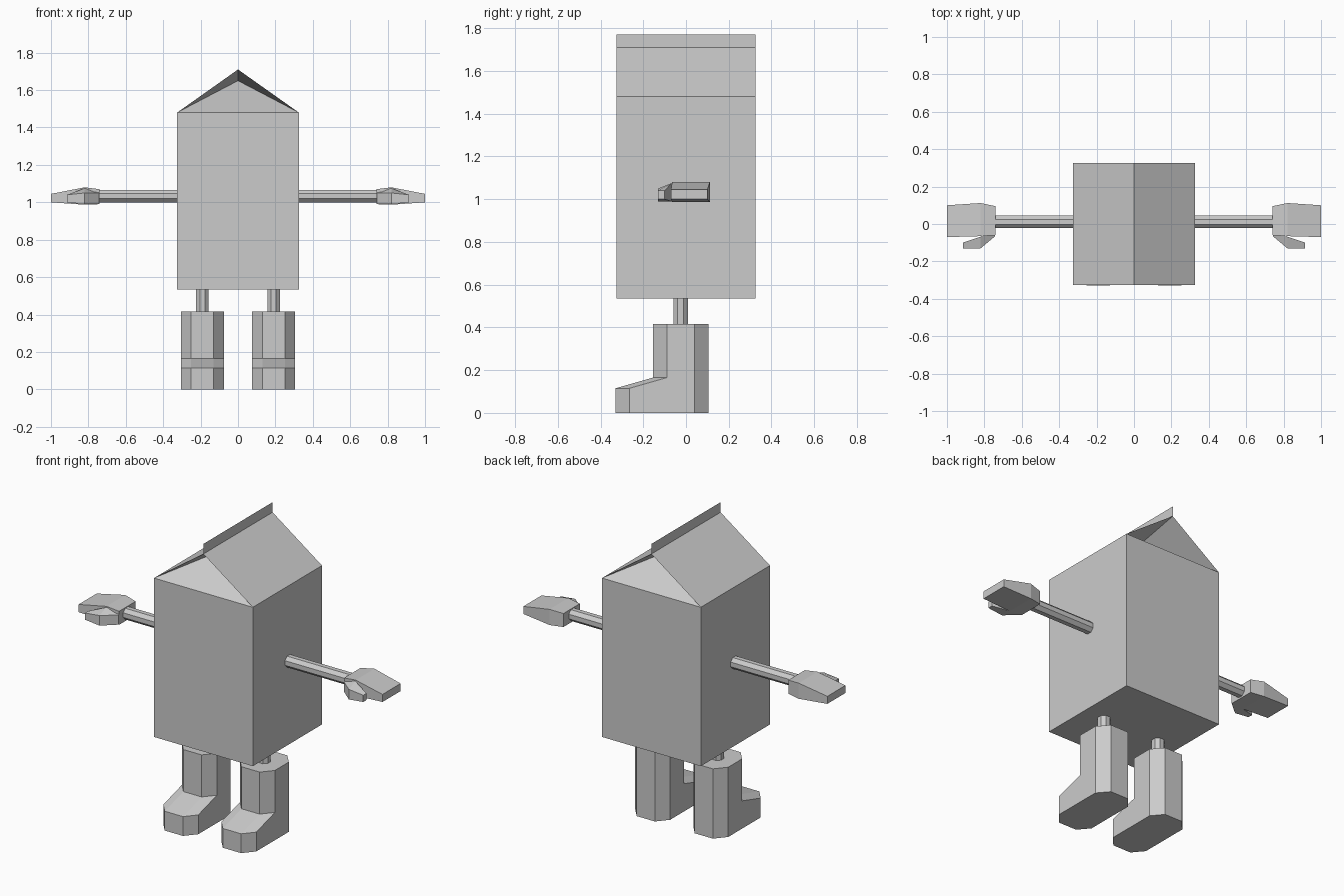
import bpy
import bmesh
from math import pi
from mathutils import Matrix, Vector

if "Cube" in bpy.data.objects:
    bpy.data.objects.remove(bpy.data.objects["Cube"], do_unlink=True)

grey = bpy.data.materials.new("plain grey")
grey.use_nodes = True
colour = (0.6, 0.6, 0.6, 1)
grey.diffuse_color = colour
grey.node_tree.nodes["Principled BSDF"].inputs["Base Color"].default_value = colour


def finish(name, bm):
    bmesh.ops.remove_doubles(bm, verts=bm.verts, dist=0.0005)
    bmesh.ops.recalc_face_normals(bm, faces=bm.faces)
    mesh = bpy.data.meshes.new(name)
    bm.to_mesh(mesh)
    bm.free()
    mesh.materials.append(grey)
    obj = bpy.data.objects.new(name, mesh)
    bpy.context.collection.objects.link(obj)
    return obj


def loft(name, rings, side=1):
    """Skin a stack of matching rings and cap both ends."""
    bm = bmesh.new()
    rows = [[bm.verts.new((x * side, y, z)) for x, y, z in ring] for ring in rings]
    n = len(rows[0])
    for a, b in zip(rows, rows[1:]):
        for i in range(n):
            j = (i + 1) % n
            bm.faces.new((a[i], a[j], b[j], b[i]))
    bm.faces.new(rows[0])
    bm.faces.new(rows[-1])
    return finish(name, bm)


def rod(name, start, end, radius):
    """Eight-sided rod between two points."""
    a, b = Vector(start), Vector(end)
    bm = bmesh.new()
    turn = (b - a).to_track_quat('Z', 'Y').to_matrix().to_4x4()
    place = Matrix.Translation((a + b) / 2) @ turn @ Matrix.Rotation(pi / 8, 4, 'Z')
    bmesh.ops.create_cone(bm, cap_ends=True, segments=8, radius1=radius,
                          radius2=radius, depth=(b - a).length, matrix=place)
    return finish(name, bm)


# Carton: square box, sloped roof, gable ends folded inwards
half, base, eave, ridge, fold = 0.325, 0.535, 1.48, 1.71, 1.65
bm = bmesh.new()
corners = [(-half, -half), (half, -half), (half, half), (-half, half)]
low = [bm.verts.new((x, y, base)) for x, y in corners]
top = [bm.verts.new((x, y, eave)) for x, y in corners]
bm.faces.new(low)
for i in range(4):
    j = (i + 1) % 4
    bm.faces.new((low[i], low[j], top[j], top[i]))
front = bm.verts.new((0, -half, ridge))
back = bm.verts.new((0, half, ridge))
for tip, a, b, s in ((front, top[0], top[1], -1), (back, top[2], top[3], 1)):
    inner = bm.verts.new((0, s * 0.025, fold))
    for tri in ((a, b, inner), (a, inner, tip), (b, tip, inner)):
        bm.faces.new(tri)
bm.faces.new((top[1], top[2], back, front))
bm.faces.new((top[3], top[0], front, back))
finish("carton_body", bm)

# Thin crimped fin standing on the ridge
bm = bmesh.new()
bm.faces.new([bm.verts.new((0, y, z)) for y, z in
              ((-half, ridge), (half, ridge), (half, 1.77), (-half, 1.77))])
finish("ridge_fin", bm)


def section(x, y0, y1, z0, z1, inner_z=None):
    """Four-sided cross-section of a hand part at one x."""
    return [(x, y0, z0), (x, y1, z0), (x, y1, inner_z or z1), (x, y0, z1)]


# Boot plan: stretched octagon listed from the front edge round
plan = [(-0.06, -0.155), (0.06, -0.155), (0.115, -0.09), (0.115, 0.04),
        (0.06, 0.105), (-0.06, 0.105), (-0.115, 0.04), (-0.115, -0.09)]


def boot_ring(toe, z_front, z_back):
    return [(0.191 + x, y - (toe if y < 0 else 0), z_front if y < 0 else z_back)
            for x, y in plan]


for side, label in ((1, "left"), (-1, "right")):
    # Arm and mitten hand
    rod(label + "_arm", (side * 0.3, 0.011, 1.033), (side * 0.76, 0.011, 1.033), 0.036)
    loft(label + "_palm", [section(0.74, -0.06, 0.095, 0.99, 1.07),
                           section(0.82, -0.065, 0.112, 0.987, 1.08),
                           section(1.0, -0.07, 0.1, 1.0, 1.045)], side)
    loft(label + "_thumb", [section(0.742, -0.065, -0.02, 0.992, 1.05, 1.06),
                            section(0.82, -0.13, -0.068, 0.99, 1.05, 1.075),
                            section(0.915, -0.13, -0.1, 1.0, 1.04)], side)
    # Leg and boot
    rod(label + "_leg", (side * 0.19, -0.025, 0.4), (side * 0.19, -0.025, 0.55), 0.036)
    loft(label + "_boot", [boot_ring(0.175, 0, 0), boot_ring(0.175, 0.115, 0.165),
                           boot_ring(0, 0.165, 0.165), boot_ring(0, 0.415, 0.415)], side)
